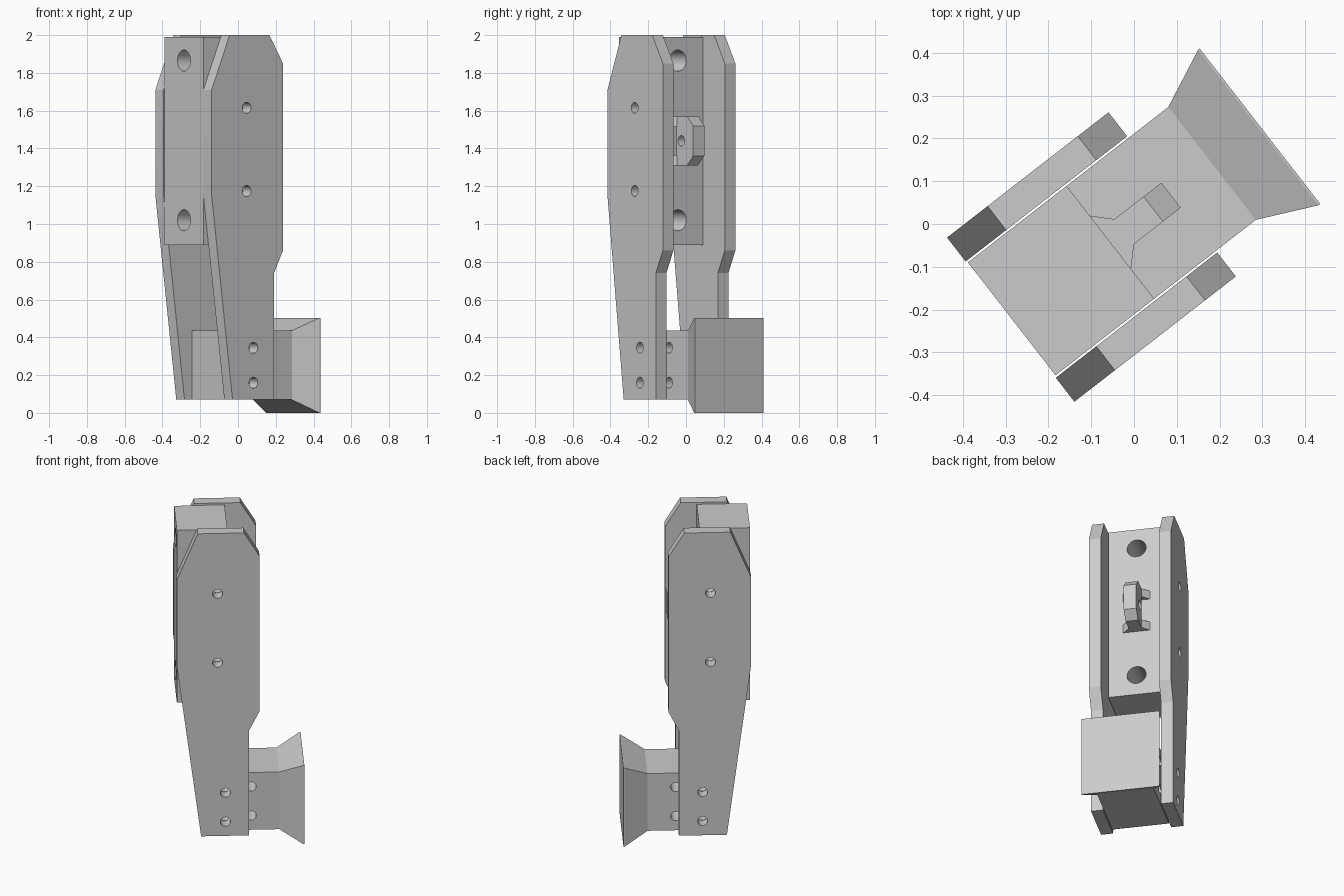
import bpy, bmesh, math
from mathutils import Matrix, Vector

default = bpy.data.objects.get("Cube")
if default:
    bpy.data.objects.remove(default, do_unlink=True)

TURN = math.radians(37.8)  # whole assembly is turned about z

steel = bpy.data.materials.new("grey metal")
steel.use_nodes = True
GREY = (0.6, 0.6, 0.6, 1)
steel.diffuse_color = GREY
steel.node_tree.nodes["Principled BSDF"].inputs["Base Color"].default_value = GREY


def make_object(name, bm):
    bmesh.ops.recalc_face_normals(bm, faces=bm.faces)
    mesh = bpy.data.meshes.new(name)
    bm.to_mesh(mesh)
    bm.free()
    mesh.materials.append(steel)
    obj = bpy.data.objects.new(name, mesh)
    bpy.context.collection.objects.link(obj)
    obj.rotation_euler.z = TURN
    return obj


def add_prism(bm, points, start, end, axis):
    """Extrude a profile along 'y' (points are x, z) or 'z' (points are x, y)."""
    place = (lambda a, b, d: (a, d, b)) if axis == "y" else (lambda a, b, d: (a, b, d))
    face = bm.faces.new([bm.verts.new(place(a, b, start)) for a, b in points])
    grown = bmesh.ops.extrude_face_region(bm, geom=[face])["geom"]
    shift = Vector(place(0, 0, end - start))
    bmesh.ops.translate(bm, vec=shift, verts=[v for v in grown if isinstance(v, bmesh.types.BMVert)])


def prism(name, points, start, end, axis="y"):
    bm = bmesh.new()
    add_prism(bm, points, start, end, axis)
    return make_object(name, bm)


def rect(x0, x1, z0, z1):
    return [(x0, z0), (x1, z0), (x1, z1), (x0, z1)]


def drill(obj, holes):
    """Cut round holes: each is (centre, radius, axis)."""
    bm = bmesh.new()
    for centre, radius, axis in holes:
        turn = Matrix.Rotation(math.pi / 2, 4, "Y" if axis == "x" else "X")
        bmesh.ops.create_cone(bm, cap_ends=True, segments=32, radius1=radius, radius2=radius,
                              depth=1.2, matrix=Matrix.Translation(centre) @ turn)
    cutter = make_object("hole_cutter", bm)
    cutter.hide_render = True
    mod = obj.modifiers.new("holes", "BOOLEAN")
    mod.operation = "DIFFERENCE"
    mod.solver = "EXACT"
    mod.object = cutter
    bpy.context.view_layer.update()
    graph = bpy.context.evaluated_depsgraph_get()
    mesh = bpy.data.meshes.new_from_object(obj.evaluated_get(graph))
    obj.modifiers.clear()
    obj.data = mesh
    bpy.data.objects.remove(cutter, do_unlink=True)


# Bolt hole positions
upper_bolts = [((-0.13, 0, z), 0.029, "y") for z in (1.175, 1.615)]
lower_bolts = [((-0.085, 0, z), 0.029, "y") for z in (0.16, 0.345)]
rear_bolts = [((0.068, 0, z), 0.029, "y") for z in (0.16, 0.345)]

# Side plates
plate = [(-0.225, 0.07), (0.053, 0.07), (0.053, 0.74), (0.113, 0.86), (0.113, 1.85),
         (0.022, 2.0), (-0.245, 2.0), (-0.365, 1.71), (-0.365, 1.15)]
parts = []
for name, side in (("left_side_plate", 1), ("right_side_plate", -1)):
    obj = prism(name, plate, side * 0.172, side * 0.243)
    drill(obj, upper_bolts + lower_bolts)
    parts.append(obj)

# Upper block with two large bores running front to back
upper = prism("upper_block", rect(-0.362, -0.07, 0.89, 1.99), -0.167, 0.167)
drill(upper, upper_bolts + [((0, 0, z), 0.056, "x") for z in (1.02, 1.865)])
parts.append(upper)

# Lower block with a flared rear pad
bm = bmesh.new()
rings = []
for x, y, z0, z1 in ((-0.18, 0.167, 0.07, 0.435), (0.231, 0.167, 0.07, 0.435),
                     (0.368, 0.23, 0, 0.503), (0.373, 0.23, 0, 0.503)):
    rings.append([bm.verts.new((x, a, b)) for a, b in rect(-y, y, z0, z1)])
for r, s in zip(rings, rings[1:]):
    for i in range(4):
        j = (i + 1) % 4
        bm.faces.new((r[i], r[j], s[j], s[i]))
bm.faces.new(rings[0])
bm.faces.new(rings[-1])
lower = make_object("lower_block_with_pad", bm)
drill(lower, lower_bolts + rear_bolts)
parts.append(lower)

# Rear lug: chamfered web with a cross hole
web = [(-0.035, 1.31), (0.057, 1.31), (0.11, 1.36), (0.11, 1.52), (0.057, 1.57), (-0.035, 1.57)]
lug = prism("lug_web", web, -0.037, 0.037)
drill(lug, [((0.007, 0, 1.44), 0.028, "y")])
parts.append(lug)

# Splayed feet joining the lug to the upper block
foot = [(-0.071, -0.08), (-0.029, -0.037), (-0.029, 0.037), (-0.071, 0.08)]
for name, z0, z1 in (("lug_lower_foot", 1.31, 1.363), ("lug_upper_foot", 1.517, 1.57)):
    parts.append(prism(name, foot, z0, z1, "z"))

# Smooth the bores while keeping the machined edges sharp
bpy.ops.object.select_all(action="DESELECT")
for obj in parts:
    obj.select_set(True)
bpy.context.view_layer.objects.active = parts[0]
bpy.ops.object.shade_smooth_by_angle(angle=math.radians(20))
